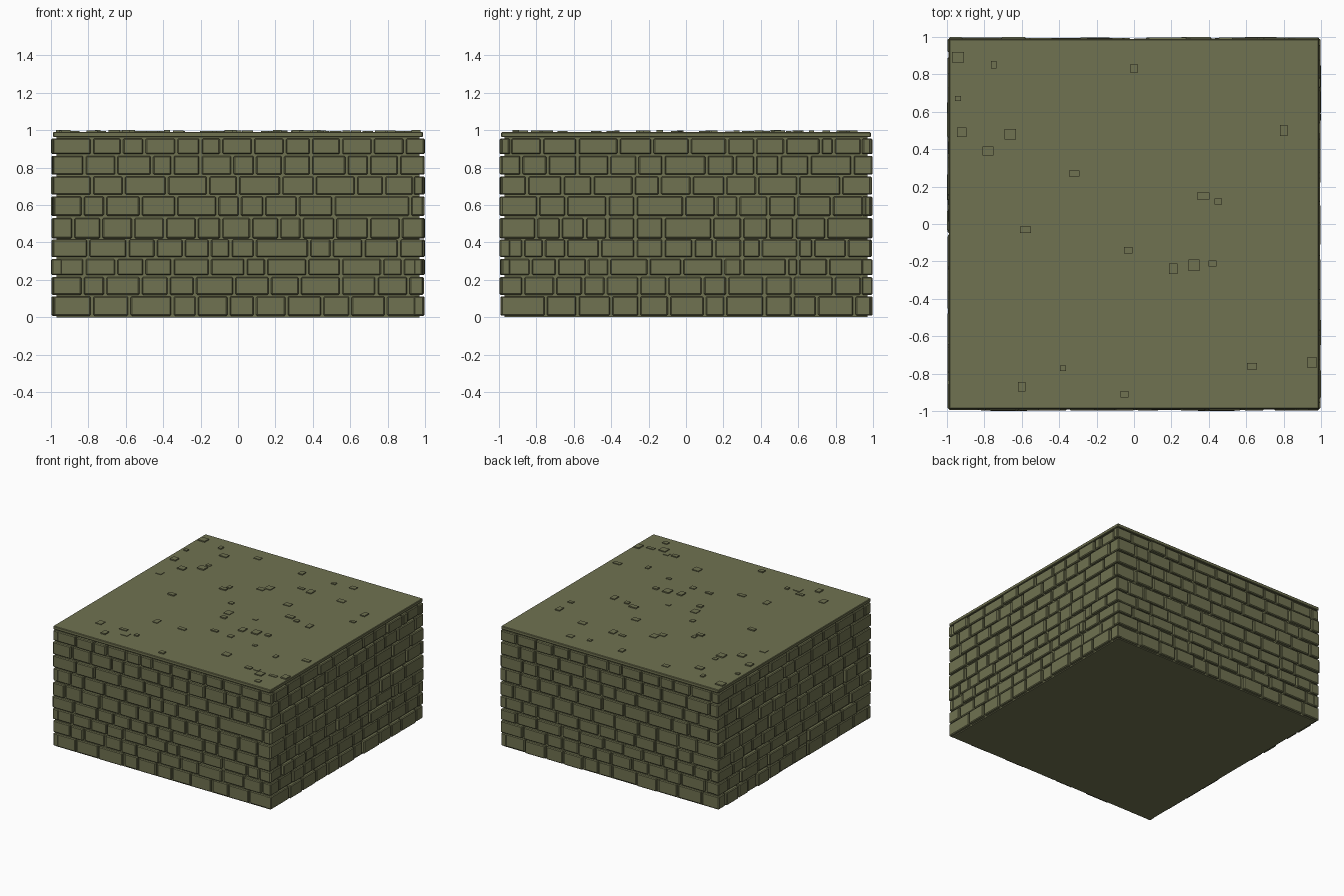
import bpy, bmesh, math, random
from mathutils import Matrix, Vector

random.seed(7)
stone = bpy.data.materials.new("olive_stone")
stone.diffuse_color = (0.162, 0.168, 0.082, 1)

# course heights (bottom, top)
COURSES = [(.008, .112), (.12, .215), (.225, .312), (.322, .415), (.422, .53),
           (.542, .645), (.655, .752), (.762, .863), (.872, .955)]
# vertical joints per course, bottom to top
FRONT = [[-.78, -.58, -.35, -.22, -.05, .09, .26, .45, .6, .79, .97],
         [-.83, -.71, -.52, -.37, -.23, -.02, .17, .33, .55, .74, .91],
         [-.82, -.65, -.5, -.35, -.15, .04, .15, .37, .55, .77, .88],
         [-.8, -.59, -.44, -.29, -.15, -.04, .09, .38, .5, .67, .86],
         [-.88, -.73, -.56, -.39, -.22, -.09, .07, .22, .34, .52, .7, .87],
         [-.83, -.71, -.52, -.33, -.11, .01, .14, .32, .51, .92],
         [-.78, -.61, -.38, -.16, 0, .23, .41, .63, .78, .94],
         [-.82, -.65, -.46, -.35, -.2, -.03, .09, .24, .39, .58, .7, .86],
         [-.78, -.62, -.5, -.33, -.2, -.09, .08, .25, .39, .55, .72, .89]]
RIGHT = [[-.75, -.58, -.4, -.25, -.09, .1, .21, .42, .57, .7, .9],
         [-.87, -.7, -.55, -.43, -.25, -.1, .09, .22, .42, .57, .79, .94],
         [-.83, -.69, -.53, -.41, -.2, -.02, .2, .3, .54, .6, .76, .95],
         [-.87, -.76, -.64, -.46, -.27, -.12, .04, .15, .3, .4, .6, .68, .86],
         [-.8, -.67, -.54, -.42, -.27, -.12, .14, .3, .44, .58, .75],
         [-.79, -.64, -.42, -.27, -.01, .16, .28, .44, .59, .78, .95],
         [-.85, -.66, -.5, -.28, -.14, .03, .21, .38, .6, .83],
         [-.88, -.74, -.58, -.41, -.26, -.12, .11, .26, .37, .5, .66, .89],
         [-.94, -.77, -.58, -.36, -.18, .02, .22, .37, .53, .72, .79, .94]]


def add_box(bm, lo, hi, bevel=0.0, rot=None):
    lo, hi = Vector(lo), Vector(hi)
    m = Matrix.Translation((lo + hi) / 2) @ Matrix.Diagonal((*(hi - lo), 1))
    verts = bmesh.ops.create_cube(bm, size=1, matrix=(rot or Matrix()) @ m)["verts"]
    if bevel:
        edges = list({e for v in verts for e in v.link_edges})
        bmesh.ops.bevel(bm, geom=edges, offset=bevel, segments=1, affect='EDGES')


def finish(bm, name):
    me = bpy.data.meshes.new(name)
    bm.to_mesh(me)
    bm.free()
    me.materials.append(stone)
    ob = bpy.data.objects.new(name, me)
    bpy.context.collection.objects.link(ob)


def random_joints():
    rows = []
    for _ in COURSES:
        x, row = -.99 + random.uniform(.08, .22), []
        while x < .92:
            row.append(x)
            x += random.uniform(.12, .23)
        rows.append(row)
    return rows


def brick_wall(name, rows, angle):
    rot = Matrix.Rotation(angle, 4, 'Z')
    bm = bmesh.new()
    for (z0, z1), row in zip(COURSES, rows):
        ends = [-.988] + row + [.988]
        for i, (a, b) in enumerate(zip(ends, ends[1:])):
            a += .007 if i else 0
            b -= .007 if i < len(ends) - 2 else 0
            face = -random.uniform(.982, .998)
            add_box(bm, (a, face, z0), (b, -.94, z1), min(.006, (b - a) / 4), rot)
    finish(bm, name)


# solid core and the top slab
bm = bmesh.new()
add_box(bm, (-.97, -.97, 0), (.97, .97, .97))
finish(bm, "core")
bm = bmesh.new()
add_box(bm, (-.988, -.988, .963), (.988, .988, .99), .004)
finish(bm, "top_slab")

# brick facing on the four sides
brick_wall("front_bricks", FRONT, 0)
brick_wall("right_bricks", RIGHT, math.pi / 2)
brick_wall("back_bricks", random_joints(), math.pi)
brick_wall("left_bricks", random_joints(), -math.pi / 2)

# small stone chips scattered on the slab: x, y
CHIPS = [(-.94, .89), (-.94, .67), (-.65, .75), (-.75, .85), (-.66, .48), (-.65, .55),
         (-.92, .49), (-.78, .39), (-.87, .23), (-.58, -.03), (-.42, .86), (0, .83),
         (.3, .82), (.46, .84), (.15, .61), (.24, .6), (.52, .6), (.8, .5), (.8, .35),
         (-.09, .43), (-.05, .48), (-.3, .32), (-.32, .27), (.23, .32), (.37, .15),
         (.45, .12), (.58, .1), (-.13, .1), (-.05, -.05), (-.03, -.14), (.18, -.03),
         (.21, -.24), (.32, -.22), (.42, -.21), (.05, -.37), (.2, -.38), (.44, -.41),
         (-.4, -.48), (-.17, -.48), (.36, -.66), (.68, -.48), (.91, -.41), (-.52, -.74),
         (-.46, -.8), (-.38, -.77), (-.6, -.87), (-.05, -.91), (.63, -.76), (.7, -.75),
         (.76, -.8), (.86, -.77), (.95, -.74), (.82, -.91), (-.73, -.74)]
bm = bmesh.new()
for x, y in CHIPS:
    w, d = random.uniform(.015, .034), random.uniform(.013, .03)
    add_box(bm, (x - w, y - d, .98), (x + w, y + d, random.uniform(.994, 1.0)))
finish(bm, "stone_chips")
